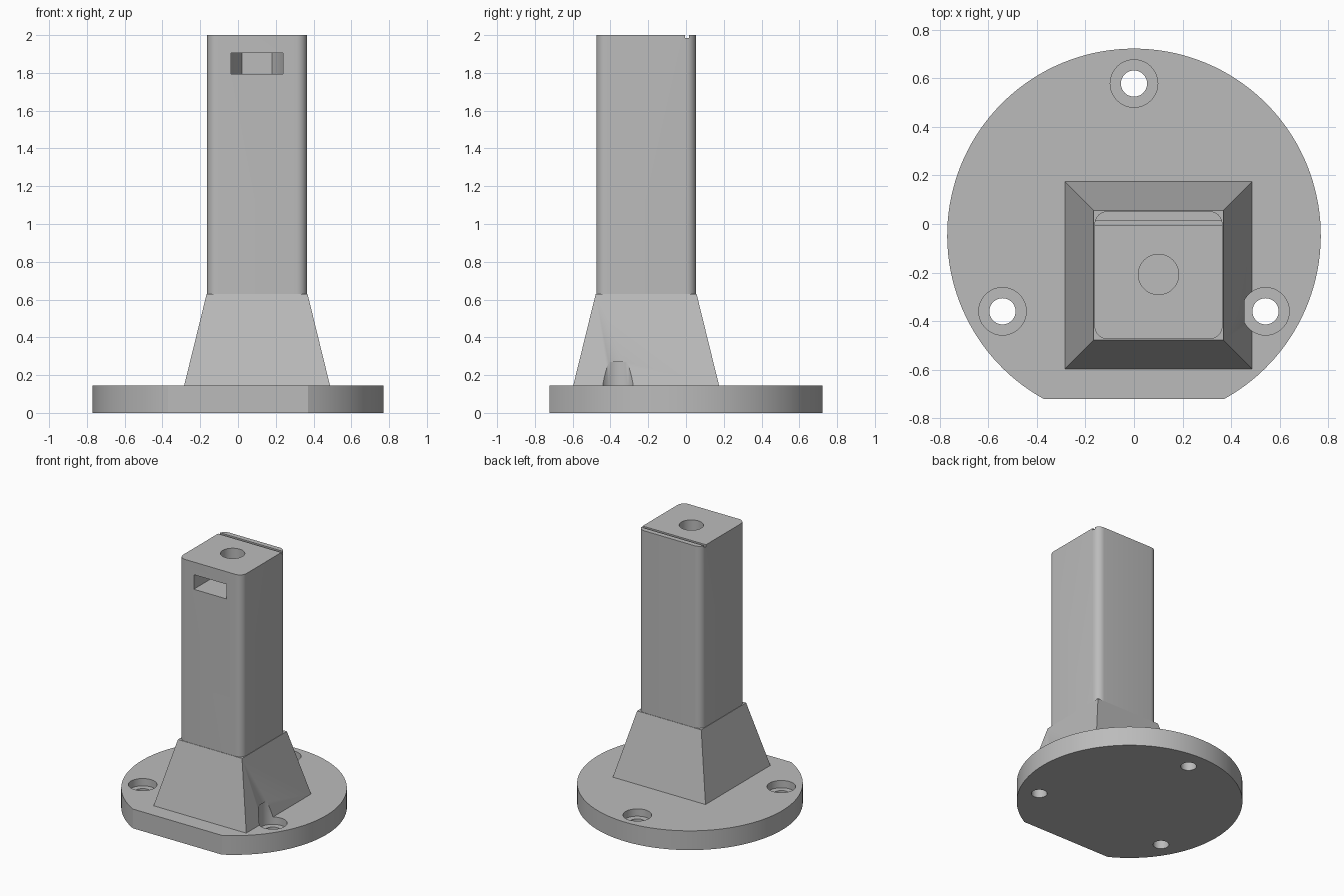
import bpy
import bmesh
from math import radians, sin, cos, asin, pi

if "Cube" in bpy.data.objects:
    bpy.data.objects.remove(bpy.data.objects["Cube"], do_unlink=True)

# Single grey finish
grey = bpy.data.materials.new("plain grey")
grey.use_nodes = True
colour = (0.5, 0.5, 0.5, 1)
grey.diffuse_color = colour
grey.node_tree.nodes["Principled BSDF"].inputs["Base Color"].default_value = colour

POST_X, POST_Y, POST_HALF = 0.101, -0.211, 0.264
BASE_Y, BASE_R, BASE_TOP = -0.047, 0.77, 0.145


def loft(name, bottom, top, z0, z1):
    """Closed solid between two outlines with equal point counts."""
    bm = bmesh.new()
    lo = [bm.verts.new((x, y, z0)) for x, y in bottom]
    hi = [bm.verts.new((x, y, z1)) for x, y in top]
    bm.faces.new(lo[::-1])
    bm.faces.new(hi)
    for i in range(len(lo)):
        j = (i + 1) % len(lo)
        bm.faces.new((lo[i], lo[j], hi[j], hi[i]))
    mesh = bpy.data.meshes.new(name)
    bm.to_mesh(mesh)
    bm.free()
    mesh.materials.append(grey)
    obj = bpy.data.objects.new(name, mesh)
    bpy.context.collection.objects.link(obj)
    return obj


def arc(cx, cy, r, start, end, steps):
    return [(cx + r * cos(start + (end - start) * i / steps),
             cy + r * sin(start + (end - start) * i / steps)) for i in range(steps + 1)]


def circle(cx, cy, r, steps=48):
    return arc(cx, cy, r, 0, 2 * pi, steps)[:-1]


def square(half):
    return [(POST_X + sx * half, POST_Y + sy * half)
            for sx, sy in ((-1, -1), (1, -1), (1, 1), (-1, 1))]


def rounded_square(half, r):
    pts = []
    for k, (sx, sy) in enumerate(((1, 1), (-1, 1), (-1, -1), (1, -1))):
        pts += arc(POST_X + sx * (half - r), POST_Y + sy * (half - r), r,
                   k * pi / 2, (k + 1) * pi / 2, 8)
    return pts


def activate(obj):
    bpy.ops.object.select_all(action='DESELECT')
    obj.select_set(True)
    bpy.context.view_layer.objects.active = obj


def cut(target, cutters):
    activate(target)
    for c in cutters:
        mod = target.modifiers.new("cut", 'BOOLEAN')
        mod.operation, mod.solver, mod.object = 'DIFFERENCE', 'EXACT', c
        bpy.ops.object.modifier_apply(modifier=mod.name)


# Round base with a flat front edge
flat = asin((-0.722 - BASE_Y) / BASE_R)
base = loft("base_flange", *[arc(0, BASE_Y, BASE_R, flat, pi - flat, 120)] * 2, 0, BASE_TOP)

# Tapered foot and rounded post
foot = loft("tapered_foot", square(0.386), square(0.267), BASE_TOP, 0.63)
post = loft("post", *[rounded_square(POST_HALF, 0.055)] * 2, BASE_TOP, 2)

# Screw holes and their counterbores
screw_cutters, bore_cutters = [], []
for angle in (90, 210, 330):
    x = 0.626 * cos(radians(angle))
    y = BASE_Y + 0.626 * sin(radians(angle))
    screw_cutters.append(loft("screw_cutter", *[circle(x, y, 0.054)] * 2, -0.1, 0.2))
    bore_cutters.append(loft("bore_cutter", *[circle(x, y, 0.098)] * 2, 0.09, 0.27))
cut(base, screw_cutters + bore_cutters)
cut(foot, bore_cutters[2:])

# Nut slot with angled rear corners, bolt hole and top groove
back, shoulder, front = POST_Y + 0.137, POST_Y + 0.036, POST_Y - 0.4
slot_outline = [(POST_X + x, y) for x, y in (
    (-0.137, front), (0.137, front), (0.137, shoulder),
    (0.079, back), (-0.079, back), (-0.137, shoulder))]
slot = loft("slot_cutter", *[slot_outline] * 2, 1.795, 1.905)
bolt = loft("bolt_cutter", *[circle(POST_X, POST_Y + 0.003, 0.083)] * 2, 1.85, 2.1)
groove_outline = [(-0.4, -0.005), (0.6, -0.005), (0.6, 0.015), (-0.4, 0.015)]
groove = loft("groove_cutter", *[groove_outline] * 2, 1.985, 2.1)
cut(post, [slot, bolt, groove])

# Remove helpers, then shade curved walls smoothly
for helper in screw_cutters + bore_cutters + [slot, bolt, groove]:
    bpy.data.objects.remove(helper, do_unlink=True)
for part in (base, foot, post):
    activate(part)
    bpy.ops.object.shade_smooth_by_angle(angle=radians(30))
